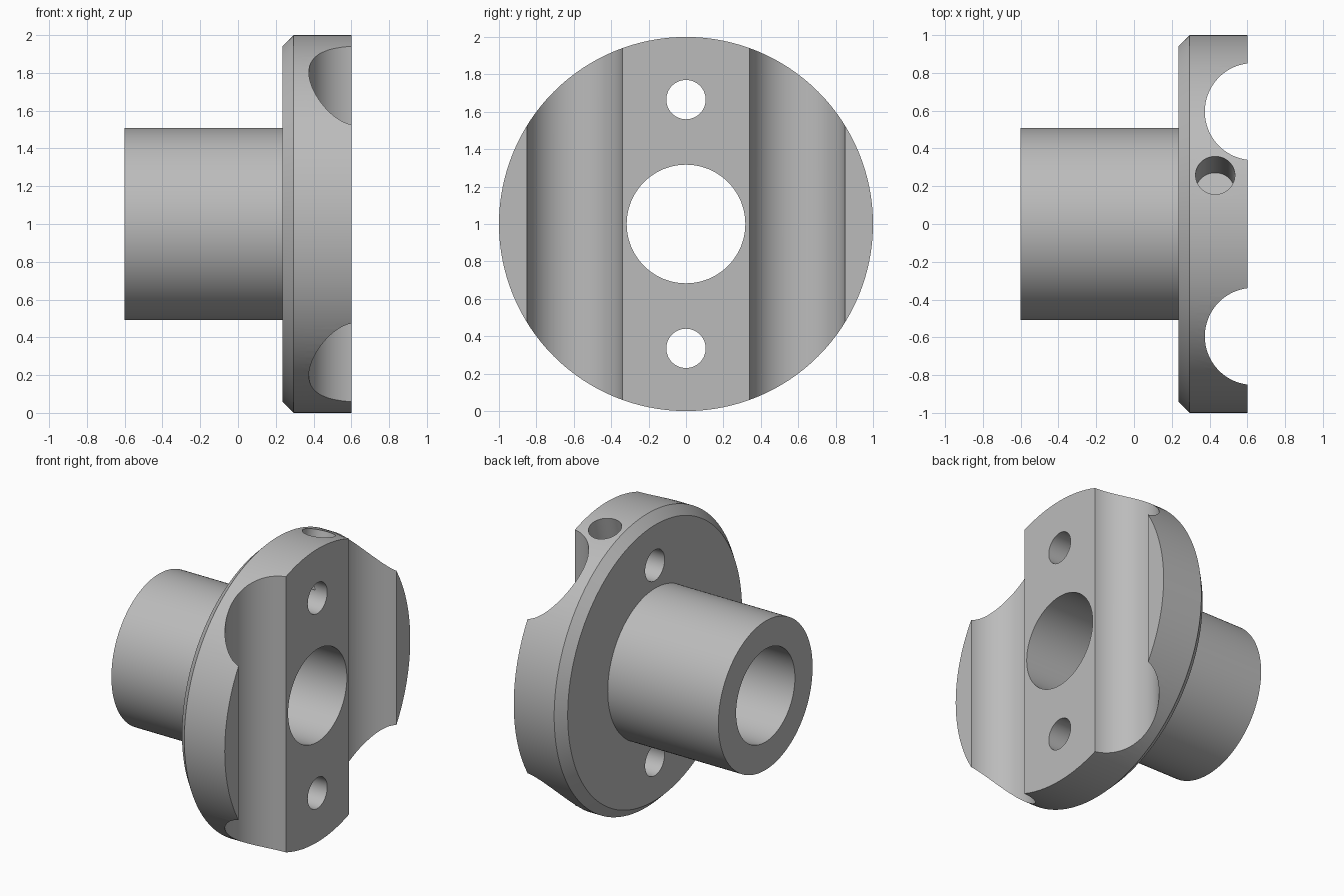
import bpy, bmesh, math
from mathutils import Matrix, Vector

cube = bpy.data.objects.get("Cube")
if cube:
    bpy.data.objects.remove(cube, do_unlink=True)

CENTRE = Vector((0, 0, 1))
SEGMENTS = 128

# Single metal colour
metal = bpy.data.materials.new("grey metal")
metal.use_nodes = True
colour = (0.5, 0.5, 0.5, 1)
metal.diffuse_color = colour
metal.node_tree.nodes["Principled BSDF"].inputs["Base Color"].default_value = colour


def add_object(name, bm):
    bmesh.ops.recalc_face_normals(bm, faces=bm.faces)
    mesh = bpy.data.meshes.new(name)
    bm.to_mesh(mesh)
    bm.free()
    mesh.materials.append(metal)
    obj = bpy.data.objects.new(name, mesh)
    bpy.context.collection.objects.link(obj)
    return obj


def lathe(name, profile):
    """Spin a closed (x, radius) profile round the x axis."""
    bm = bmesh.new()
    verts = [bm.verts.new((x, 0, r)) for x, r in profile]
    edges = [bm.edges.new((v, verts[i - 1])) for i, v in enumerate(verts)]
    bmesh.ops.spin(bm, geom=verts + edges, cent=(0, 0, 0), axis=(1, 0, 0),
                   angle=math.tau, steps=SEGMENTS, use_duplicate=False)
    bmesh.ops.remove_doubles(bm, verts=bm.verts, dist=1e-5)
    bmesh.ops.translate(bm, verts=bm.verts, vec=CENTRE)
    return add_object(name, bm)


def cutter(name, start, end, radius):
    """Helper cylinder running from start to end."""
    start, end = Vector(start), Vector(end)
    axis = end - start
    turn = axis.to_track_quat('Z', 'Y').to_matrix().to_4x4()
    bm = bmesh.new()
    bmesh.ops.create_cone(bm, cap_ends=True, segments=SEGMENTS, radius1=radius,
                          radius2=radius, depth=axis.length,
                          matrix=Matrix.Translation((start + end) / 2) @ turn)
    obj = add_object(name, bm)
    obj.hide_render = True
    return obj


# Hollow hub with a chamfered flange
body = lathe("flanged_hub", [(-0.6, 0.317), (-0.6, 0.508), (0.235, 0.508),
                             (0.235, 0.94), (0.295, 1), (0.6, 1), (0.6, 0.317)])

# Paired grooves across the flange face and paired bolt holes
cutters = []
for side in (-1, 1):
    y, z = side * 0.595, 1 + side * 0.665
    cutters.append(cutter("groove_cutter", (0.632, y, -0.5), (0.632, y, 2.5), 0.257))
    cutters.append(cutter("bolt_hole_cutter", (0, 0, z), (1, 0, z), 0.105))

# Blind set screw hole, drilled radially through the rim
tilt = math.radians(15)
radial = Vector((0, math.sin(tilt), math.cos(tilt)))
hub = CENTRE + Vector((0.43, 0, 0))
cutters.append(cutter("screw_hole_cutter", hub + radial * 0.66, hub + radial * 1.3, 0.104))

bpy.context.view_layer.objects.active = body
for tool in cutters:
    cut = body.modifiers.new("cut", 'BOOLEAN')
    cut.operation = 'DIFFERENCE'
    cut.solver = 'EXACT'
    cut.object = tool
    bpy.ops.object.modifier_apply(modifier=cut.name)
    bpy.data.objects.remove(tool, do_unlink=True)

# Smooth round walls with crisp machined edges
bpy.ops.object.select_all(action='DESELECT')
body.select_set(True)
bpy.ops.object.shade_smooth_by_angle(angle=math.radians(25))
